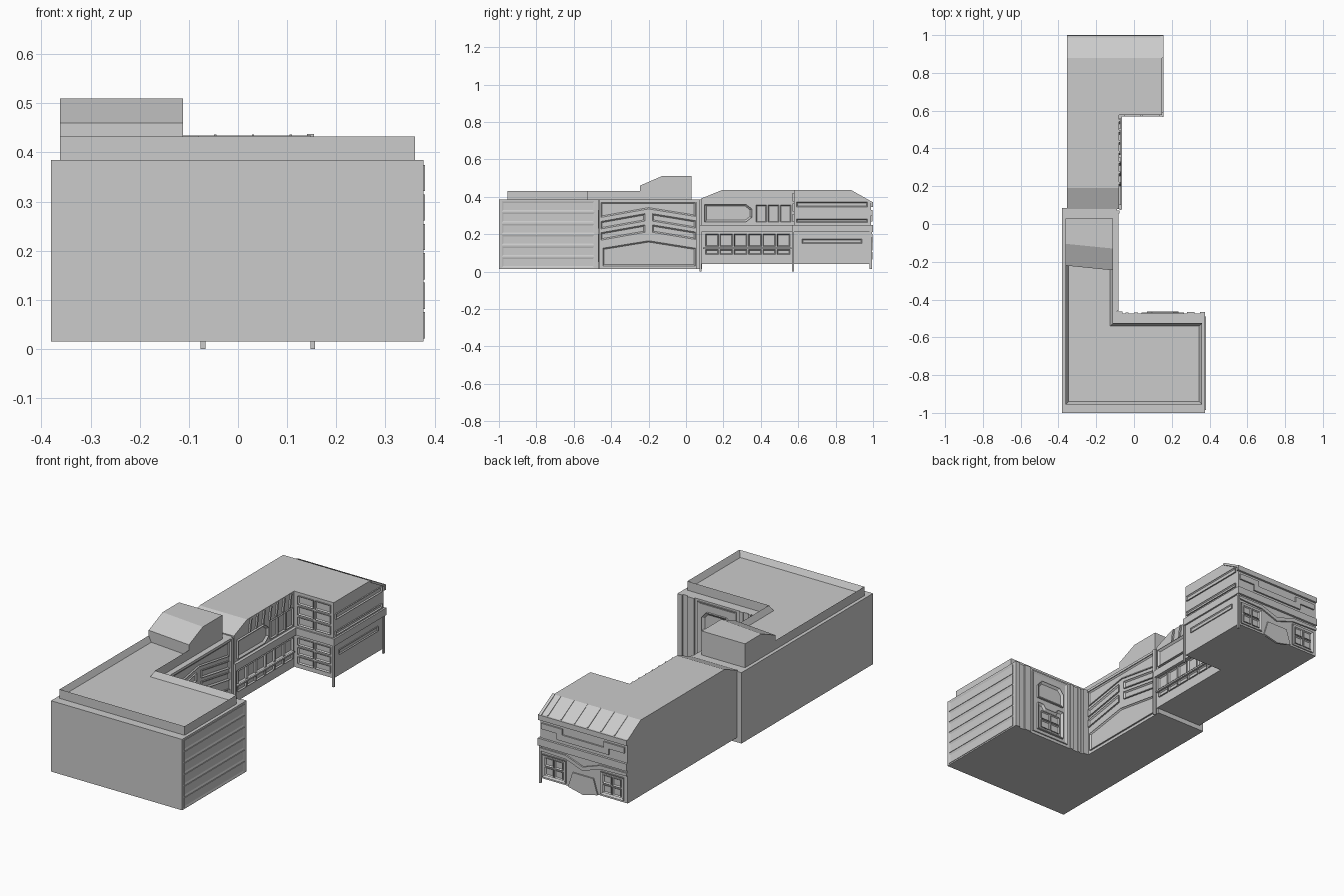
import bpy, bmesh
from mathutils import Vector

if "Cube" in bpy.data.objects:
    bpy.data.objects.remove(bpy.data.objects["Cube"])


def prism(name, pts, axis, a, b, inset=0, sink=0):
    """Extrude a 2D outline along an axis from a to b; optionally recess the face at b."""
    def put(p, d):
        return {'x': (d, p[0], p[1]), 'y': (p[0], d, p[1]), 'z': (p[0], p[1], d)}[axis]
    bm = bmesh.new()
    lo = [bm.verts.new(put(p, a)) for p in pts]
    hi = [bm.verts.new(put(p, b)) for p in pts]
    bm.faces.new(lo)
    top = bm.faces.new(hi)
    n = len(pts)
    for i in range(n):
        j = (i + 1) % n
        bm.faces.new((lo[i], lo[j], hi[j], hi[i]))
    bmesh.ops.recalc_face_normals(bm, faces=bm.faces)
    if inset:
        bmesh.ops.inset_region(bm, faces=[top], thickness=inset, depth=0, use_even_offset=True)
        for v in top.verts:
            v.co -= top.normal * sink
    me = bpy.data.meshes.new(name)
    bm.to_mesh(me)
    bm.free()
    ob = bpy.data.objects.new(name, me)
    bpy.context.collection.objects.link(ob)
    return ob


def rect(u0, u1, v0, v1):
    return [(u0, v0), (u1, v0), (u1, v1), (u0, v1)]


def frame(name, pts, axis, wall, out, inset=0.007):
    """Raised window or panel frame with a sunk middle, standing on a wall."""
    return prism(name, pts, axis, wall - out * 0.2, wall + out, inset, abs(out) * 0.85)


def grid(name, axis, wall, out, u0, u1, v0, v1, cols, rows, gap=0.008, inset=0.005):
    du, dv = (u1 - u0) / cols, (v1 - v0) / rows
    for i in range(cols):
        for j in range(rows):
            frame(name, rect(u0 + i * du + gap / 2, u0 + (i + 1) * du - gap / 2,
                             v0 + j * dv + gap / 2, v0 + (j + 1) * dv - gap / 2),
                  axis, wall, out, inset)


# Front building: L-shaped body with sunken roof behind a parapet
AX, FY = -0.09, -0.475
prism("front_body", [(-.38, -1), (.377, -1), (.377, FY), (AX, FY), (AX, .085), (-.38, .085)],
      'z', .015, .385)
prism("roof_parapet", [(-.362, -.955), (.36, -.955), (.36, -.525), (-.112, -.525), (-.112, .03),
                       (-.362, .03)], 'z', .38, .432, .016, .03)

# Roof housing with a skewed sloping front
box = prism("roof_housing", [(-.245, .385), (-.245, .46), (-.13, .51), (.03, .51), (.03, .385)],
            'x', -.362, -.112)
for v in box.data.vertices:
    if v.co.x < -.2 and v.co.y < 0:
        v.co.y += .025

# Horizontal slats on the right end wall
for k in range(6):
    z = .022 + k * .06
    frame("wall_slat", rect(-.985, -.49, z, z + .053), 'x', .377, .003, .008)

# Rear-facing wall of the front wing: pilasters and a central bay
for u0, u1, d in [(-.09, -.06, .012), (-.045, -.03, .006), (0, .02, .006),
                  (.28, .32, .008), (.35, .377, .008)]:
    prism("pilaster", rect(u0, u1, .015, .385), 'y', FY - .002, FY + d)
frame("bay_panel", rect(.04, .265, .03, .375), 'y', FY, .006, .012)
frame("bay_upper_window", [(.07, .23), (.235, .23), (.235, .3), (.21, .33), (.095, .33), (.07, .3)],
      'y', FY, .011, .012)
frame("bay_lower_window", [(.07, .05), (.235, .05), (.235, .2), (.2, .2), (.185, .18), (.12, .18),
                           (.105, .2), (.07, .2)], 'y', FY, .011, .012)
grid("bay_pane", 'y', FY, .008, .09, .215, .065, .165, 2, 2)

# Chevron panels on the side wall of the arm
prism("arm_edge_post", rect(-.475, -.462, .015, .385), 'x', AX - .002, AX + .014)
prism("arm_edge_post", rect(.055, .072, .015, .385), 'x', AX - .002, AX + .014)
prism("arm_top_rail", rect(-.46, .06, .372, .385), 'x', AX - .002, AX + .008)
for z in (.228, .168):
    frame("chevron_window", [(-.455, z), (-.22, z + .042), (-.22, z + .082), (-.455, z + .04)],
          'x', AX, .008)
    frame("chevron_window", [(-.18, z + .042), (.05, z + .004), (.05, z + .044), (-.18, z + .082)],
          'x', AX, .008)
frame("arm_lower_panel", [(-.445, .03), (.05, .03), (.05, .125), (-.2, .165), (-.445, .125)],
      'x', AX, .008)
frame("arm_upper_panel", [(-.455, .29), (-.2, .335), (.05, .295), (.05, .37), (-.455, .37)],
      'x', AX, .006)

# Rear building: long low arm and wider end block, with sloped roof ends
BX, EX, EY, BY = -.08, .148, .578, .988
prism("rear_arm", [(.08, .04), (.08, .39), (.19, .435), (.6, .435), (.6, .04)], 'x', -.355, BX)
prism("rear_end_block", [(EY, .04), (EY, .435), (.88, .435), (BY, .372), (BY, .04)],
      'x', -.355, EX)

# Projecting floor ledge that follows the walls
prism("floor_ledge", [(BX - .01, .08), (-.064, .08), (-.064, .57), (.157, .57), (.157, 1),
                      (-.355, 1), (-.355, BY - .01), (EX - .01, BY - .01), (EX - .01, EY + .01),
                      (BX - .01, EY + .01)], 'z', .212, .25)

# Corner posts reaching the ground
for x, y in [(-.071, .077), (.152, .571)]:
    prism("corner_post", rect(x - .005, x + .005, y - .004, y + .006), 'z', 0, .25)
prism("corner_post", rect(.143, .153, BY - .006, .994), 'z', .015, .25)

# Courtyard wall of the rear arm
frame("bulged_window", [(.1, .265), (.32, .265), (.352, .29), (.352, .335), (.32, .36), (.1, .36)],
      'x', BX, .012, .01)
grid("arm_upper_window", 'x', BX, .008, .37, .565, .26, .36, 3, 1)
grid("arm_lower_window", 'x', BX, .01, .1, .56, .13, .205, 6, 1)
grid("arm_low_vent", 'x', BX, .008, .1, .56, .088, .122, 6, 1)
prism("arm_sill", rect(.09, .565, .122, .13), 'x', BX - .002, BX + .013)
for k in range(7):
    y = .2 + k * .055
    prism("eave_rib", [(y, .365), (y + .01, .365), (y + .022, .432), (y + .012, .432)],
          'x', BX - .002, BX + .008)

# Front-facing wall of the end block
grid("end_front_upper_window", 'y', EY, -.008, -.06, .14, .26, .425, 2, 3, .012)
grid("end_front_lower_window", 'y', EY, -.008, -.06, .14, .06, .205, 2, 3, .012)

# Right wall of the end block
frame("end_side_band", rect(.59, .97, .345, .372), 'x', EX, .007, .005)
frame("end_side_band", rect(.59, .97, .262, .282), 'x', EX, .007, .005)
frame("end_side_slot", rect(.62, .94, .15, .175), 'x', EX, .005, .005)

# Rear wall: stepped bands, chevron beam, two window groups and a door panel
prism("rear_top_band", rect(-.355, .157, .345, .372), 'y', BY - .002, .999)
prism("rear_stepped_band", [(-.34, .33), (-.34, .3), (-.25, .3), (-.25, .268), (.05, .268), (.05, .3),
                            (.14, .3), (.14, .33), (.02, .33), (.02, .3), (-.22, .3), (-.22, .33)],
      'y', BY - .002, .996)
prism("rear_chevron_beam", [(-.355, .2), (-.2, .2), (-.1, .165), (0, .2), (.148, .2), (.148, .185),
                            (0, .18), (-.1, .145), (-.2, .18), (-.355, .185)], 'y', BY - .002, .996)
for u0, u1 in [(-.335, -.2), (0, .135)]:
    frame("rear_window_group", rect(u0, u1, .05, .17), 'y', BY, .006, .01)
    grid("rear_window", 'y', BY, .008, u0 + .012, u1 - .012, .06, .16, 2, 2)
prism("rear_door_panel", [(-.185, .04), (-.1, .02), (-.015, .04), (-.04, .12), (-.16, .12)],
      'y', BY - .004, .995)

# Seams over the sloping rear roof
for k in range(6):
    x = -.28 + k * .077
    prism("roof_seam", [(.88, .43), (.88, .437), (BY, .376), (BY, .366)], 'x', x, x + .005)
prism("rear_roof_edge", [(.88, .425), (.88, .438), (.996, .372), (.996, .36)], 'x', EX - .008, .155)
